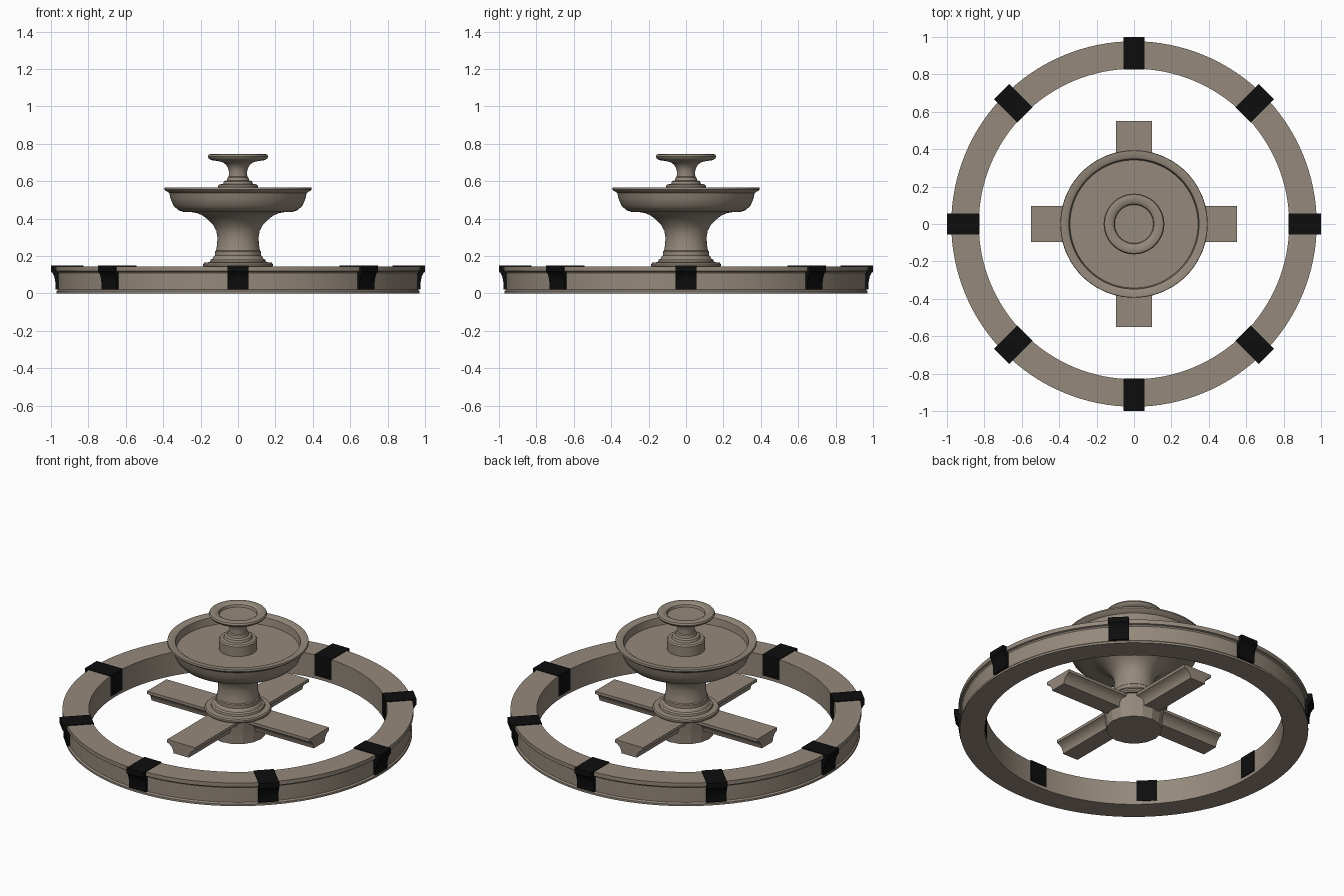
import bpy, bmesh, math
from mathutils import Vector, Matrix

if "Cube" in bpy.data.objects:
    bpy.data.objects.remove(bpy.data.objects["Cube"])


def material(name, rgb):
    m = bpy.data.materials.new(name)
    m.diffuse_color = (*rgb, 1)
    m.use_nodes = True
    m.node_tree.nodes["Principled BSDF"].inputs["Base Color"].default_value = m.diffuse_color
    return m


STONE = material("stone", (0.30, 0.25, 0.20))
BLACK = material("black", (0.004, 0.004, 0.004))


def finish(name, bm, mat, angle=35):
    bmesh.ops.remove_doubles(bm, verts=bm.verts, dist=1e-5)
    bmesh.ops.recalc_face_normals(bm, faces=bm.faces)
    me = bpy.data.meshes.new(name)
    bm.to_mesh(me)
    bm.free()
    ob = bpy.data.objects.new(name, me)
    bpy.context.collection.objects.link(ob)
    me.materials.append(mat)
    bpy.ops.object.select_all(action='DESELECT')
    ob.select_set(True)
    bpy.context.view_layer.objects.active = ob
    if angle:
        bpy.ops.object.shade_smooth_by_angle(angle=math.radians(angle))
    return ob


def lathe(name, profile, steps=96, closed=False, angle=35):
    """Spin an (r, z) profile around the z axis."""
    bm = bmesh.new()
    vs = [bm.verts.new((r, 0, z)) for r, z in profile]
    es = [bm.edges.new(p) for p in zip(vs, vs[1:])]
    if closed:
        es.append(bm.edges.new((vs[-1], vs[0])))
    bmesh.ops.spin(bm, geom=vs + es, cent=(0, 0, 0), axis=(0, 0, 1),
                   angle=math.tau, steps=steps, use_merge=True)
    return finish(name, bm, STONE, angle)


def prism(name, points, offset, mat, turn, angle=35):
    """Extrude a closed outline along offset, then turn it around z."""
    bm = bmesh.new()
    face = bm.faces.new([bm.verts.new(p) for p in points])
    ext = bmesh.ops.extrude_face_region(bm, geom=[face], use_keep_orig=True)
    moved = [g for g in ext["geom"] if isinstance(g, bmesh.types.BMVert)]
    bmesh.ops.translate(bm, verts=moved, vec=Vector(offset))
    bm.transform(Matrix.Rotation(turn, 4, 'Z'))
    return finish(name, bm, mat, angle)


# Basin ring with a top lip and small foot
lathe("basin_ring", [
    (0.83, 0), (0.97, 0), (0.97, 0.012), (0.962, 0.02), (0.962, 0.11),
    (0.967, 0.117), (0.977, 0.12), (0.977, 0.145), (0.83, 0.145)],
    steps=128, closed=True)

# Black clamps around the ring
clamp = [(0.825, 0.02), (0.975, 0.02), (0.976, 0.06), (0.982, 0.09),
         (0.992, 0.11), (1.0, 0.117), (1.0, 0.15), (0.825, 0.15)]
for i in range(8):
    prism(f"ring_clamp_{i + 1}", [(r, -0.057, z) for r, z in clamp],
          (0, 0.114, 0), BLACK, i * math.tau / 8)

# Coved arms of the cross-shaped foot
half = [(0.095, 0.143), (0.095, 0.125), (0.078, 0.118), (0.064, 0.104),
        (0.055, 0.088), (0.052, 0.07)]
arm = half + [(-y, z) for y, z in reversed(half)]
for i in range(4):
    prism(f"foot_arm_{i + 1}", [(0.05, y, z) for y, z in arm],
          (0.502, 0, 0), STONE, i * math.tau / 4)

# Faceted hub under the column
lathe("foot_hub", [(0, 0), (0.155, 0), (0.16, 0.06), (0.17, 0.143), (0, 0.143)],
      steps=16, angle=0)

# Column and large bowl
lathe("column_and_bowl", [
    (0, 0.14), (0.18, 0.14), (0.186, 0.148), (0.186, 0.158), (0.18, 0.165),
    (0.15, 0.168), (0.147, 0.18), (0.135, 0.186), (0.128, 0.2),
    (0.123, 0.204), (0.123, 0.225), (0.117, 0.23), (0.112, 0.26),
    (0.11, 0.3), (0.116, 0.335), (0.132, 0.365), (0.16, 0.395),
    (0.19, 0.417), (0.22, 0.43), (0.25, 0.435), (0.29, 0.436),
    (0.32, 0.446), (0.345, 0.47), (0.36, 0.505), (0.368, 0.538),
    (0.388, 0.55), (0.394, 0.557), (0.392, 0.567), (0.36, 0.567),
    (0.348, 0.56), (0.342, 0.515), (0, 0.515)])

# Upper stem and small bowl
lathe("upper_stem_and_bowl", [
    (0, 0.51), (0.105, 0.51), (0.107, 0.575), (0.1, 0.583), (0.08, 0.586),
    (0.075, 0.6), (0.06, 0.605), (0.056, 0.62), (0.05, 0.625),
    (0.048, 0.65), (0.053, 0.67), (0.064, 0.688), (0.084, 0.703),
    (0.115, 0.709), (0.143, 0.713), (0.157, 0.722), (0.162, 0.732),
    (0.157, 0.742), (0.145, 0.746), (0.12, 0.744), (0.107, 0.736),
    (0.103, 0.722), (0, 0.72)])
